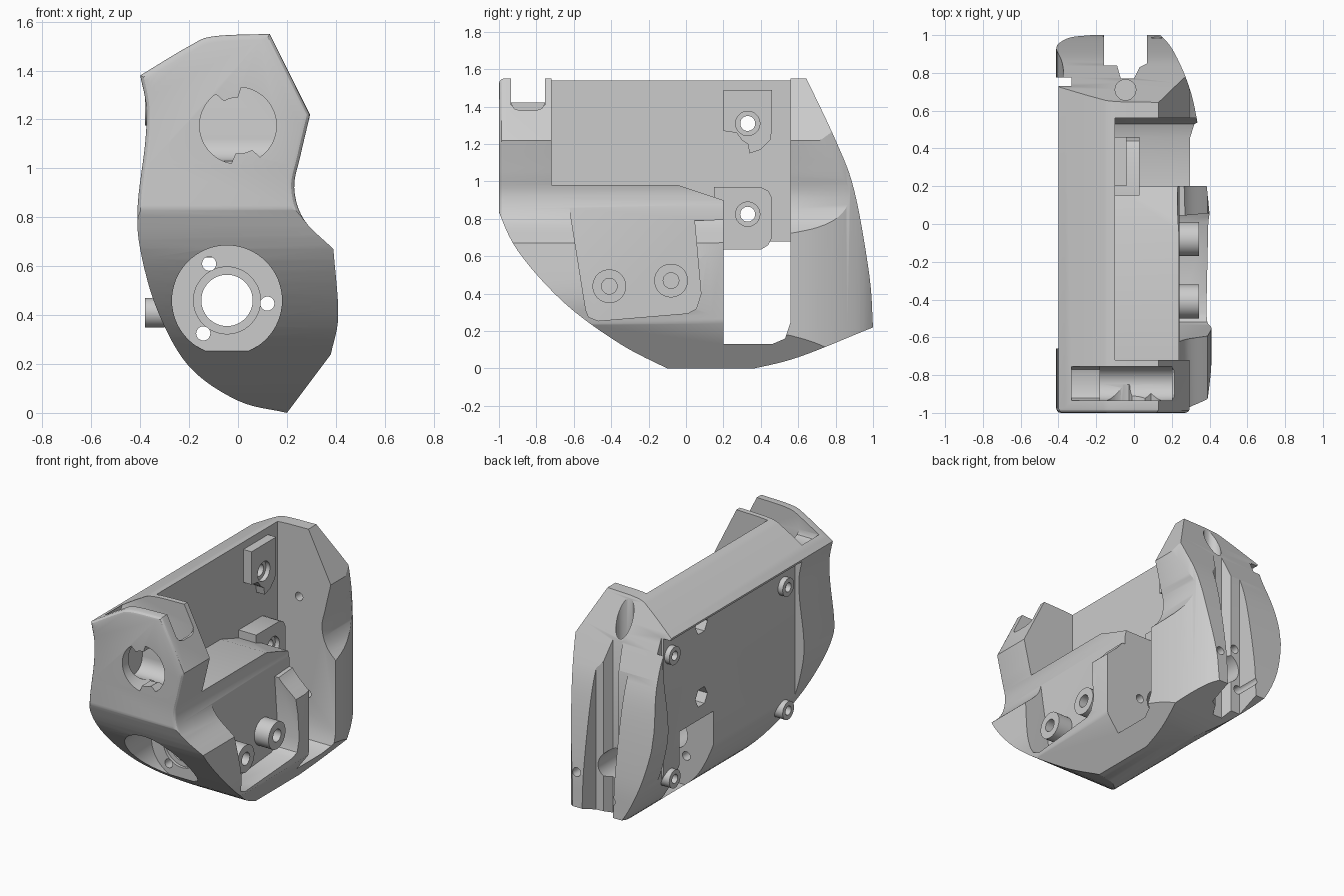
import bpy, bmesh, math
from mathutils import Vector

if "Cube" in bpy.data.objects:
    bpy.data.objects.remove(bpy.data.objects["Cube"])

AX = {'x': lambda p, d: (d, p[0], p[1]),
      'y': lambda p, d: (p[0], d, p[1]),
      'z': lambda p, d: (p[0], p[1], d)}


def spline(runs, n=6):
    """Join smooth runs into one closed outline; corners stay where runs meet."""
    out = []
    for r in runs:
        p = [Vector(v) for v in r]
        if len(p) == 2:
            out.append(p[0])
            continue
        p = [2 * p[0] - p[1]] + p + [2 * p[-1] - p[-2]]
        for i in range(1, len(p) - 2):
            a, b, c, d = p[i - 1:i + 3]
            for k in range(n):
                t = k / n
                out.append(0.5 * (2 * b + (c - a) * t + (2 * a - 5 * b + 4 * c - d) * t * t
                                  + (3 * b - a - 3 * c + d) * t ** 3))
    return out


def prism(name, pts, axis, a, b, soften=0):
    """Extrude an outline along an axis; soften rounds the rim of the first cap."""
    bm = bmesh.new()
    lo = [bm.verts.new(AX[axis](p, a)) for p in pts]
    hi = [bm.verts.new(AX[axis](p, b)) for p in pts]
    cap = bm.faces.new(lo)
    bm.faces.new(hi)
    n = len(pts)
    for i in range(n):
        j = (i + 1) % n
        bm.faces.new((lo[i], lo[j], hi[j], hi[i]))
    bmesh.ops.recalc_face_normals(bm, faces=bm.faces[:])
    if soften:
        bmesh.ops.bevel(bm, geom=list(cap.edges), offset=soften, segments=3,
                        profile=0.5, affect='EDGES')
    me = bpy.data.meshes.new(name)
    bm.to_mesh(me)
    bm.free()
    ob = bpy.data.objects.new(name, me)
    bpy.context.collection.objects.link(ob)
    return ob


def circle(u, v, r, n=40):
    return [(u + r * math.cos(2 * math.pi * i / n), v + r * math.sin(2 * math.pi * i / n))
            for i in range(n)]


def rect(u0, u1, v0, v1):
    return [(u0, v0), (u1, v0), (u1, v1), (u0, v1)]


def boolean(ob, cutter, op='DIFFERENCE'):
    m = ob.modifiers.new("cut", 'BOOLEAN')
    m.operation, m.object, m.solver = op, cutter, 'EXACT'
    bpy.context.view_layer.objects.active = ob
    bpy.ops.object.modifier_apply(modifier=m.name)
    bpy.data.objects.remove(cutter)


def cut(ob, pts, axis, a, b):
    boolean(ob, prism("cutter", pts, axis, a, b))


# Main housing: front, side and plan outlines intersected
front = spline([
    [(.13, 1.55), (.295, 1.22)],
    [(.295, 1.22), (.255, 1.05), (.23, .92), (.27, .79), (.39, .67)],
    [(.39, .67), (.41, .4), (.38, .24)],
    [(.38, .24), (.2, 0)],
    [(.2, 0), (0, .05), (-.2, .19), (-.33, .42), (-.4, .67), (-.41, .85),
     (-.38, 1.1), (-.375, 1.25), (-.4, 1.38)],
    [(-.4, 1.38), (-.2, 1.5), (-.1, 1.54), (.13, 1.55)]])
side = spline([
    [(-1.02, 1.6), (-1.02, .88)],
    [(-1.02, .88), (-.9, .63), (-.65, .35), (-.35, .13), (-.08, -.01)],
    [(-.08, -.01), (.32, -.01)],
    [(.32, -.01), (.6, .06), (1, .22)],
    [(1, .22), (.98, .5), (.9, .95), (.8, 1.22), (.62, 1.6)],
    [(.62, 1.6), (-1.02, 1.6)]])
plan = spline([
    [(-.5, -1.1), (.5, -1.1)],
    [(.5, -1.1), (.43, -.3)],
    [(.43, -.3), (.385, .2), (.33, .57), (.28, .76), (.2, .93), (.12, 1.02)],
    [(.12, 1.02), (-.36, 1.02)],
    [(-.36, 1.02), (-.4, .97), (-.42, .88)],
    [(-.42, .88), (-.5, .8)]])
housing = prism("housing", front, 'y', -1, 1.05, soften=.025)
boolean(housing, prism("side_outline", side, 'x', -.7, .7), 'INTERSECT')
boolean(housing, prism("plan_outline", plan, 'z', -.2, 1.8), 'INTERSECT')

# Large open bay on the right and the window through to the left
corner = [(.2, .13), (.46, .13), (.53, .16), (.56, .25)]
cut(housing, [(-.72, .98), (-.04, .98), (.2, .9)] + corner + [(.56, 2), (-.72, 2)], 'x', -.1, 1)
cut(housing, corner + [(.56, .68), (.2, .68)], 'x', -1, 0)

# Right side pocket
cut(housing, [(-.62, .84), (-.535, .31), (-.52, .275), (-.47, .255), (.01, .295), (.055, .32),
              (.08, .4), (.045, .79), (.25, .8), (.25, 1.1), (-.66, 1.1)], 'x', .24, 1)

# Flat left face, rear gap and rear slot
cut(housing, rect(-.66, .735, -.1, 1.365), 'x', -1, -.345)
cut(housing, rect(-1, -.33, .73, .775), 'z', -1, 2)
cut(housing, [(-.16, .84), (-.09, .84), (-.07, .77), (.0, .77), (.03, .83), (.07, .85),
              (.07, 1.2), (-.16, 1.2)], 'z', -1, 2)

# Notch and trough across the top of the front section
cut(housing, [(-.935, 1.7), (-.935, 1.42), (-.92, 1.39), (-.89, 1.38), (-.8, 1.38),
              (-.77, 1.39), (-.755, 1.42), (-.755, 1.7)], 'x', -.33, 1)
cut(housing, [(-.935, 1.7)] + [(-.845 + .09 * math.cos(math.pi + math.pi * i / 12),
              1.12 + .09 * math.sin(math.pi + math.pi * i / 12)) for i in range(13)]
    + [(-.755, 1.7)], 'x', -.18, .2)

# Keyed round socket, upper front
keyed = []
for i in range(72):
    a = math.radians(i * 5)
    r = .115 if (80 <= i * 5 - 10 <= 112 or 255 <= i * 5 - 10 <= 290) else .157
    keyed.append((r * math.cos(a), 1.175 + r * math.sin(a)))
cut(housing, keyed, 'y', -1.2, -.85)

# Round flange pocket with bore and fixing holes, lower front
cx, cz = -.045, .46
cut(housing, circle(cx, cz, .225, 64), 'y', -1.2, -.53)
cut(housing, circle(cx, cz, .137, 48), 'y', -.6, -.51)
cut(housing, circle(cx, cz, .105, 48), 'y', -.6, 1.2)
for x, z in ((-.118, .61), (.12, .447), (-.142, .325)):
    cut(housing, circle(x, z, .029, 20), 'y', -.6, 1.2)

# Screw holes: rear cap (vertical) and rear wall
cut(housing, circle(-.045, .71, .055, 28), 'z', 1.25, 2)
cut(housing, circle(.06, 1.08, .028, 20), 'y', .5, .7)

# Standoff blocks on the bay wall, with holes through to hexagonal nut pockets
upper = prism("upper_standoff", [(.2, 1.27), (.27, 1.26), (.3, 1.22), (.33, 1.2), (.34, 1.15),
              (.4, 1.17), (.45, 1.22), (.46, 1.28), (.46, 1.49), (.2, 1.49)], 'x', -.15, -.04)
lower = prism("lower_standoff", [(.2, .635), (.4, .635), (.44, .66), (.46, .7), (.46, .91),
              (.44, .95), (.4, .97), (.15, .97), (.15, .635)], 'x', -.15, .03)
for block, z, face in ((upper, 1.31, -.04), (lower, .825, .03)):
    for ob in (housing, block):
        cut(ob, circle(.33, z, .04, 24), 'x', -.6, .2)
    cut(block, circle(.33, z, .065, 32), 'x', face - .03, .2)
    cut(housing, circle(.33, z, .065, 6), 'x', -.6, -.26)


def boss(name, y, z, r, hole, x0, x1):
    ob = prism(name, circle(y, z, r), 'x', x0, x1)
    cut(ob, circle(y, z, hole, 24), 'x', x0 + .02 if x1 > 0 else -.6,
        .6 if x1 > 0 else x1 - .02)
    return ob


# Round screw bosses, right pocket and left face
parts = [housing, upper, lower]
for y, z in ((-.41, .44), (-.08, .47)):
    parts.append(boss("right_boss", y, z, .09, .042, .2, .345))
for y in (-.54, .66):
    for z in (1.235, .41):
        parts.append(boss("left_boss", y, z, .06, .03, -.38, -.3))

# Smooth curved walls, keep hard edges
for ob in parts:
    bpy.ops.object.select_all(action='DESELECT')
    ob.select_set(True)
    bpy.context.view_layer.objects.active = ob
    bpy.ops.object.shade_smooth_by_angle(angle=math.radians(28))
